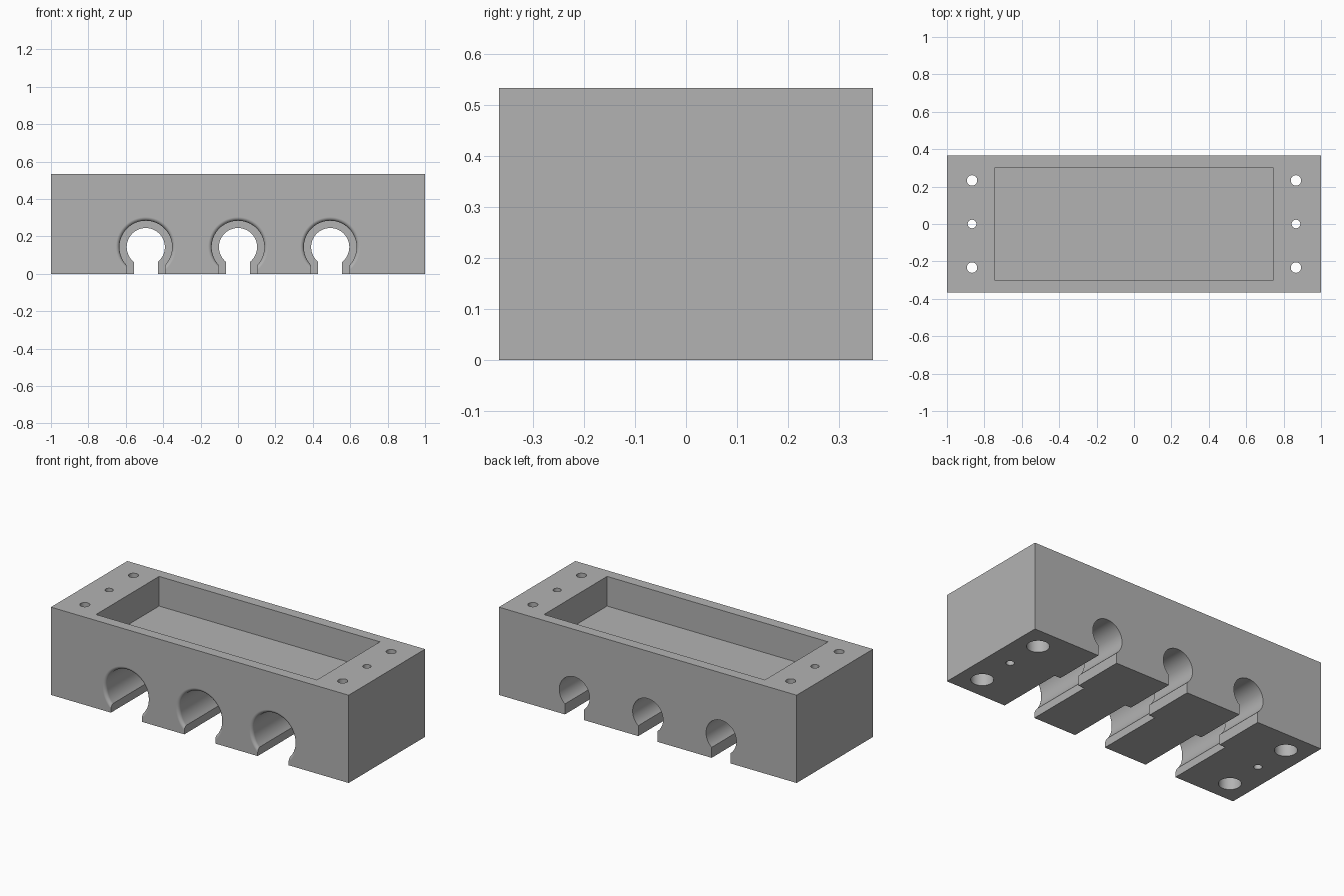
import bpy
import bmesh
from math import asin, cos, pi, radians, sin
from mathutils import Matrix

if "Cube" in bpy.data.objects:
    bpy.data.objects.remove(bpy.data.objects["Cube"], do_unlink=True)

LENGTH, DEPTH, HEIGHT = 2.0, 0.733, 0.533
FRONT = -DEPTH / 2
BORE_Z = 0.143

grey = bpy.data.materials.new("plain_grey")
grey.use_nodes = True
grey.diffuse_color = (0.45, 0.45, 0.45, 1)
grey.node_tree.nodes["Principled BSDF"].inputs["Base Color"].default_value = grey.diffuse_color


def make_object(name, bm):
    bmesh.ops.recalc_face_normals(bm, faces=bm.faces[:])
    mesh = bpy.data.meshes.new(name)
    bm.to_mesh(mesh)
    bm.free()
    mesh.materials.append(grey)
    obj = bpy.data.objects.new(name, mesh)
    bpy.context.collection.objects.link(obj)
    return obj


def box(name, size, center):
    bm = bmesh.new()
    bmesh.ops.create_cube(bm, size=1, matrix=Matrix.Translation(center) @ Matrix.Diagonal((*size, 1)))
    return make_object(name, bm)


def loft(name, rings):
    """Skin a list of equal-length point rings and cap both ends."""
    bm = bmesh.new()
    loops = [[bm.verts.new(p) for p in ring] for ring in rings]
    n = len(loops[0])
    for a, b in zip(loops, loops[1:]):
        for i in range(n):
            j = (i + 1) % n
            bm.faces.new((a[i], a[j], b[j], b[i]))
    bm.faces.new(loops[0])
    bm.faces.new(loops[-1])
    return make_object(name, bm)


def keyhole(x, y, r, w, steps=48):
    """Round bore outline opening downward into a slot of half width w."""
    gap = asin(w / r)
    start, sweep = -pi / 2 + gap, 2 * pi - 2 * gap
    angles = [start + sweep * i / steps for i in range(steps + 1)]
    ring = [(x + r * cos(a), y, BORE_Z + r * sin(a)) for a in angles]
    return ring + [(x - w, y, -0.1), (x + w, y, -0.1)]


def bore_cutter(x):
    """Wide front bore with a rounded mouth, stepping to a narrow rear bore."""
    wide, narrow, fillet, step_y = 0.141, 0.102, 0.02, 0.05
    sections = [(FRONT - 0.1, wide + fillet, 0.104)]
    for i in range(6):
        a = pi / 2 * i / 5
        sections.append((FRONT + fillet * sin(a), wide + fillet * (1 - cos(a)), 0.104))
    # mouth curve is tangent to the front face and to the bore wall
    sections[1:] = [(FRONT + fillet * (1 - cos(pi / 2 * i / 5)),
                     wide + fillet * (1 - sin(pi / 2 * i / 5)), 0.104) for i in range(6)]
    sections += [(step_y, wide, 0.104), (step_y, narrow, 0.064), (-FRONT + 0.1, narrow, 0.064)]
    return loft("bore_cutter", [keyhole(x, *s) for s in sections])


def screw_cutter(x, y, profile):
    """Stepped vertical hole from (radius, z) pairs."""
    n = 32
    return loft("screw_cutter", [[(x + r * cos(2 * pi * i / n), y + r * sin(2 * pi * i / n), z)
                                  for i in range(n)] for r, z in profile])


# Main block
body = box("bracket_body", (LENGTH, DEPTH, HEIGHT), (0, 0, HEIGHT / 2))

# Top pocket
cutters = [box("pocket_cutter", (1.484, 0.605, 0.36), (0, 0, HEIGHT))]

# Three cable bores
cutters += [bore_cutter(x) for x in (-0.493, 0, 0.493)]

# Screw holes: counterbored at the corners, plain in the middle
for x in (-0.866, 0.866):
    for y in (-0.233, 0.233):
        cutters.append(screw_cutter(x, y, [(0.062, -0.1), (0.062, 0.27), (0.028, 0.27), (0.028, 0.7)]))
    cutters.append(screw_cutter(x, 0, [(0.023, -0.1), (0.023, 0.7)]))

bpy.context.view_layer.objects.active = body
for cutter in cutters:
    cutter.hide_render = True
    mod = body.modifiers.new("cut", 'BOOLEAN')
    mod.operation = 'DIFFERENCE'
    mod.solver = 'EXACT'
    mod.object = cutter
    bpy.ops.object.modifier_apply(modifier=mod.name)
    bpy.data.objects.remove(cutter, do_unlink=True)

# Single material and smooth bores
body.data.materials.clear()
body.data.materials.append(grey)
for poly in body.data.polygons:
    poly.material_index = 0
bpy.ops.object.select_all(action='DESELECT')
body.select_set(True)
bpy.ops.object.shade_smooth_by_angle(angle=radians(30))
weighted = body.modifiers.new("weighted_normals", 'WEIGHTED_NORMAL')
weighted.keep_sharp = True
